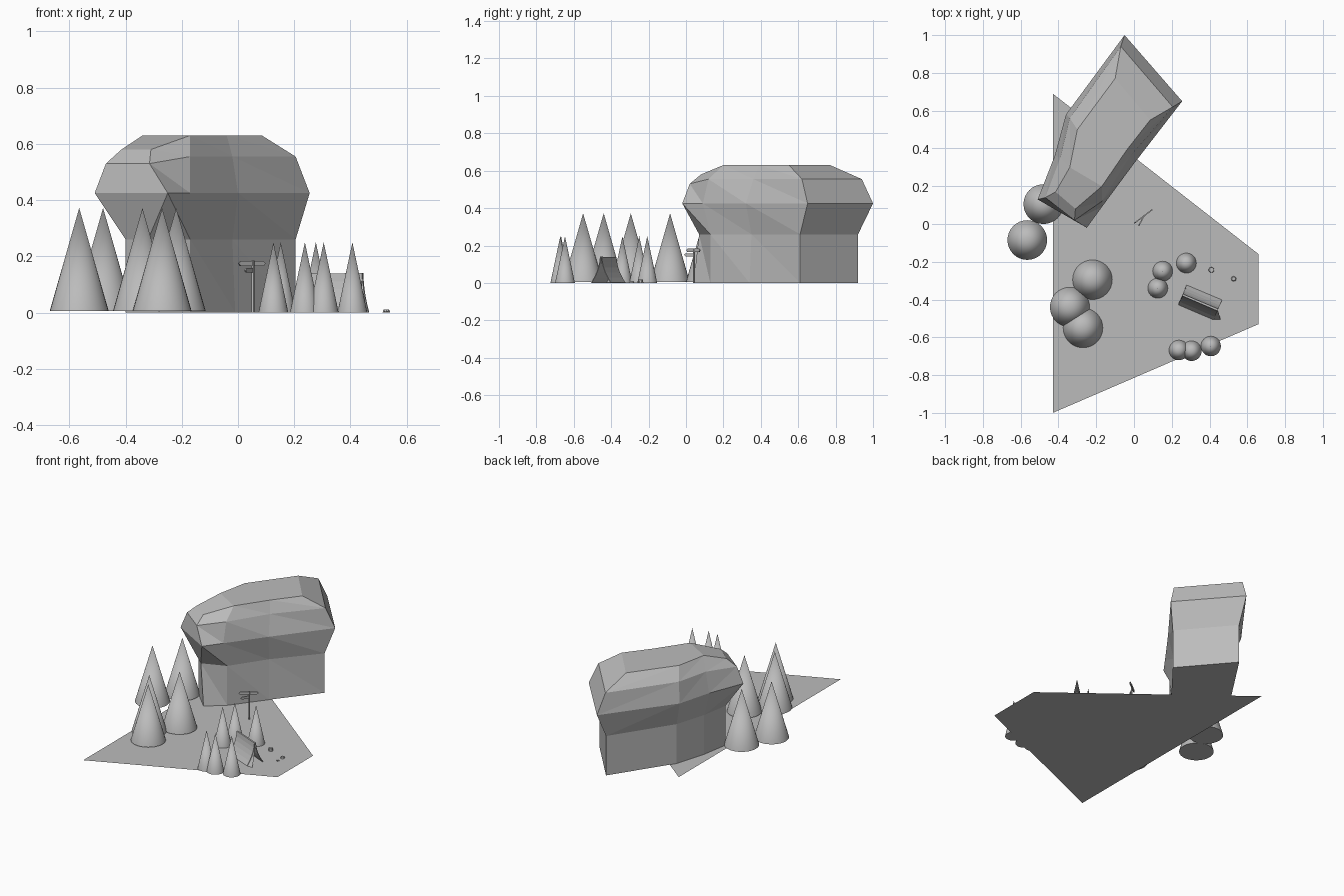
import bpy
import bmesh
import math
from mathutils import Vector

default = bpy.data.objects.get("Cube")
if default:
    bpy.data.objects.remove(default, do_unlink=True)

stone = bpy.data.materials.new("plain_grey")
stone.use_nodes = True
GREY = (0.5, 0.5, 0.5, 1)
stone.diffuse_color = GREY
stone.node_tree.nodes["Principled BSDF"].inputs["Base Color"].default_value = GREY


def finish(name, bm, location=(0, 0, 0), turn=0, smooth=False, closed=True):
    """Turn a bmesh into a named, placed object."""
    if closed:
        bmesh.ops.recalc_face_normals(bm, faces=bm.faces)
    mesh = bpy.data.meshes.new(name)
    bm.to_mesh(mesh)
    bm.free()
    mesh.materials.append(stone)
    obj = bpy.data.objects.new(name, mesh)
    bpy.context.collection.objects.link(obj)
    obj.location = location
    obj.rotation_euler.z = math.radians(turn)
    if smooth:
        bpy.ops.object.select_all(action='DESELECT')
        obj.select_set(True)
        bpy.context.view_layer.objects.active = obj
        bpy.ops.object.shade_smooth_by_angle(angle=math.radians(30))
    return obj


def cone(name, x, y, z, low, top, height, sides=32, smooth=True):
    """Upright cone or cylinder standing at height z."""
    bm = bmesh.new()
    bmesh.ops.create_cone(bm, cap_ends=True, segments=sides,
                          radius1=low, radius2=top, depth=height)
    bmesh.ops.translate(bm, verts=bm.verts, vec=(0, 0, height / 2))
    return finish(name, bm, (x, y, z), smooth=smooth)


def plate(name, outline, depth, location, turn):
    """Extruded upright outline given in x and z."""
    bm = bmesh.new()
    face = bm.faces.new([bm.verts.new((x, -depth / 2, z)) for x, z in outline])
    new = bmesh.ops.extrude_face_region(bm, geom=[face])["geom"]
    bmesh.ops.translate(bm, vec=(0, depth, 0),
                        verts=[v for v in new if isinstance(v, bmesh.types.BMVert)])
    return finish(name, bm, location, turn)


# Ground sheet
bm = bmesh.new()
corners = [(-0.43, -1), (0.66, -0.53), (0.66, -0.16), (-0.43, 0.69)]
bm.faces.new([bm.verts.new((x, y, 0)) for x, y in corners])
finish("ground", bm, closed=False)

# Cliff: right and left edges at each station, from the foot to the top
HEIGHTS = (0, 0.26, 0.425, 0.555, 0.63)
NOSE_HEIGHTS = (0, 0.26, 0.425, 0.53, 0.58)
right_edges = [
    [(-0.28, 0.04), (-0.32, 0.07), (-0.25, -0.02), (-0.315, 0.02), (-0.31, 0.08)],
    [(-0.17, 0.13), (-0.17, 0.13), (-0.17, 0.09), (-0.17, 0.12), (-0.17, 0.2)],
    [(-0.01, 0.34), (-0.02, 0.35), (0, 0.32), (-0.02, 0.36), (-0.04, 0.39)],
    [(0.205, 0.61), (0.205, 0.61), (0.255, 0.65), (0.205, 0.62), (0.085, 0.55)],
]
left_edges = [
    [(-0.4, 0.16), (-0.4, 0.16), (-0.51, 0.13), (-0.47, 0.14), (-0.415, 0.17)],
    [(-0.37, 0.34), (-0.37, 0.34), (-0.42, 0.36), (-0.39, 0.35), (-0.34, 0.3)],
    [(-0.31, 0.54), (-0.31, 0.54), (-0.36, 0.58), (-0.34, 0.56), (-0.3, 0.5)],
    [(-0.06, 0.92), (-0.06, 0.92), (-0.05, 1), (-0.07, 0.94), (-0.1, 0.77)],
]
bm = bmesh.new()


def edge_verts(edges):
    return [[bm.verts.new((x, y, z)) for (x, y), z in
             zip(edge, HEIGHTS if station else NOSE_HEIGHTS)]
            for station, edge in enumerate(edges)]


right, left = edge_verts(right_edges), edge_verts(left_edges)
for j in range(3):
    for side in (right, left):
        a, b = side[j], side[j + 1]
        for i in range(4):
            bm.faces.new((a[i], b[i], a[i + 1]))
            bm.faces.new((b[i], b[i + 1], a[i + 1]))
    for i in (0, -1):
        bm.faces.new((right[j][i], right[j + 1][i], left[j + 1][i], left[j][i]))
for j in (0, -1):
    for i in range(4):
        bm.faces.new((right[j][i], right[j][i + 1], left[j][i + 1], left[j][i]))
finish("cliff", bm)

# Trees
tall = [(-0.565, -0.085), (-0.48, 0.105), (-0.22, -0.295), (-0.34, -0.44), (-0.27, -0.55)]
short = [(0.152, -0.25), (0.277, -0.207), (0.126, -0.34),
         (0.238, -0.668), (0.305, -0.672), (0.407, -0.647)]
for n, (x, y) in enumerate(tall):
    cone(f"tall_tree_{n + 1}", x, y, 0.005, 0.105, 0, 0.367)
for n, (x, y) in enumerate(short):
    cone(f"short_tree_{n + 1}", x, y, 0, 0.053, 0, 0.25)

# Tent: sagging cloth over a ridge, open at the end
TENT, TENT_TURN, HALF = (0.35, -0.415, 0), -23, 0.102
sag = [(0.054 * (1 - t) ** 1.8 + 0.003 * t, 0.137 * t)
       for t in (0, 0.2, 0.4, 0.6, 0.8, 1)]
section = sag + [(-y, z) for y, z in reversed(sag)]
bm = bmesh.new()
rows = [[bm.verts.new((x, y, z)) for y, z in section] for x in (-HALF, HALF)]
for i in range(len(section) - 1):
    bm.faces.new((rows[0][i], rows[1][i], rows[1][i + 1], rows[0][i + 1]))
bm.faces.new(list(reversed(rows[0])))
tent = finish("tent", bm, TENT, TENT_TURN, closed=False)
cloth = tent.modifiers.new("cloth", 'SOLIDIFY')
cloth.thickness = 0.004

# Tent door flap folded outward
bm = bmesh.new()
inner = [bm.verts.new((HALF, -y, z)) for y, z in sag]
outer = [bm.verts.new((HALF + y * 0.6, -y * 0.75, z)) for y, z in sag]
for i in range(len(sag) - 1):
    bm.faces.new((inner[i], outer[i], outer[i + 1], inner[i + 1]))
finish("tent_flap", bm, TENT, TENT_TURN, closed=False)

# Signpost with two arrow boards
POST = Vector((0.053, 0.043, 0))
cone("sign_post", POST.x, POST.y, 0, 0.005, 0.005, 0.185, sides=12)
plate("upper_sign", [(-0.065, 0.174), (-0.055, 0.165), (0.045, 0.165),
                     (0.055, 0.174), (0.045, 0.183), (-0.055, 0.183)],
      0.006, POST, 37)
plate("lower_sign", [(-0.06, 0.15), (-0.05, 0.142), (0, 0.142),
                     (0, 0.158), (-0.05, 0.158)], 0.006, POST, 62)

# Camp stump, fire stones and sticks
cone("stump", 0.41, -0.243, 0, 0.015, 0.013, 0.018, sides=10)
cone("fire_stone", 0.528, -0.29, 0, 0.014, 0.01, 0.01, sides=8, smooth=False)
for n, turn in enumerate((20, 110)):
    plate(f"stick_{n + 1}", [(-0.01, 0), (0.01, 0), (0.01, 0.005), (-0.01, 0.005)],
          0.004, (0.53, -0.34, 0), turn)
